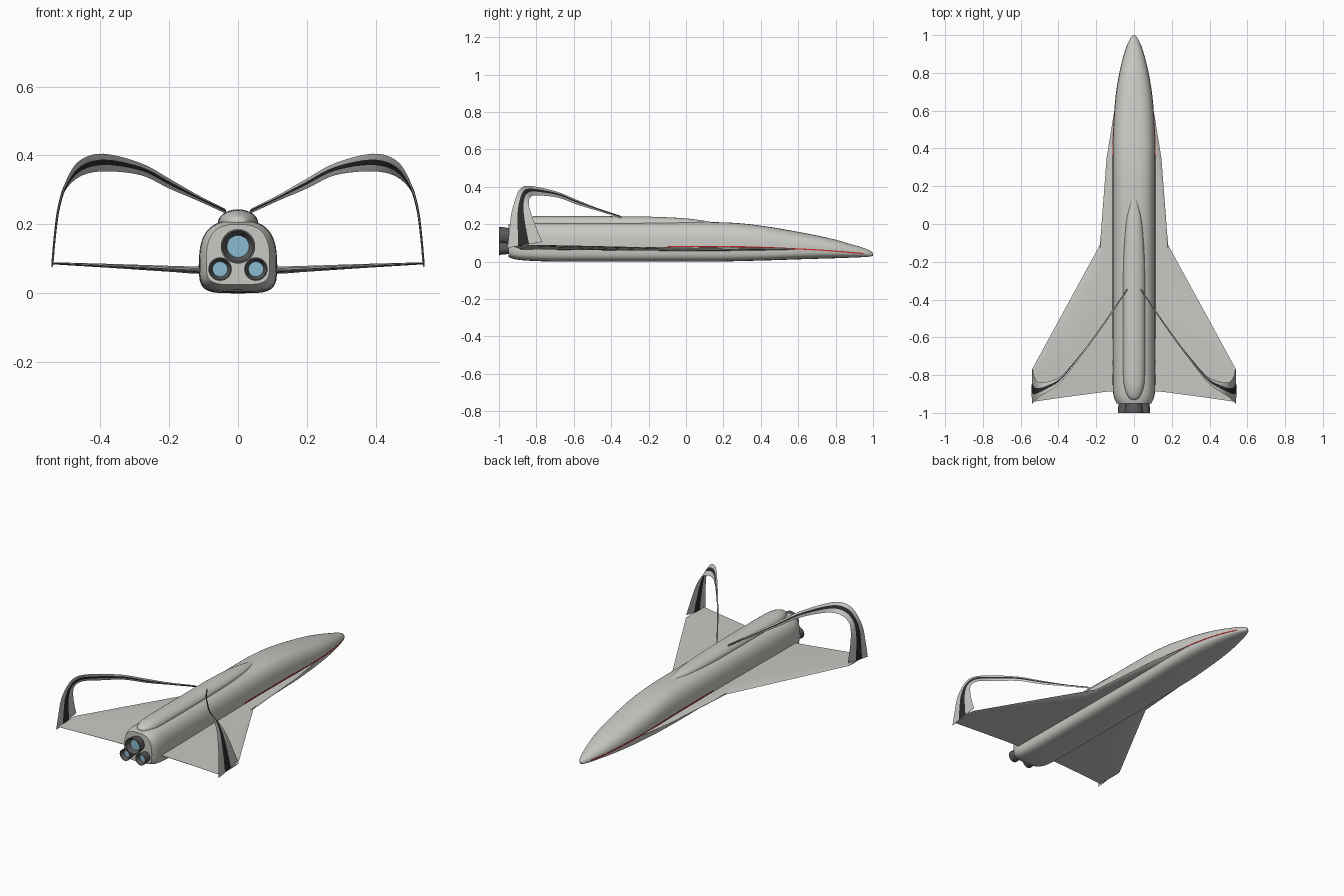
import bpy, bmesh, math
from mathutils import Vector

if "Cube" in bpy.data.objects:
    bpy.data.objects.remove(bpy.data.objects["Cube"])


def material(name, r, g, b):
    m = bpy.data.materials.new(name)
    m.use_nodes = True
    m.diffuse_color = (r, g, b, 1)
    node = next(n for n in m.node_tree.nodes if n.type == "BSDF_PRINCIPLED")
    node.inputs["Base Color"].default_value = (r, g, b, 1)
    node.inputs["Roughness"].default_value = 0.6
    return m


HULL = material("hull grey", 0.58, 0.58, 0.55)
BLACK = material("stripe black", 0.025, 0.025, 0.025)
RED = material("stripe red", 0.6, 0.02, 0.02)
METAL = material("nozzle grey", 0.1, 0.1, 0.1)
GLOW = material("engine blue", 0.25, 0.5, 0.64)


def smooth_rows(rows, steps):
    """Catmull-Rom interpolation through rows of numbers."""
    out = []
    for i in range(len(rows) - 1):
        a, b = rows[max(i - 1, 0)], rows[i]
        c, d = rows[i + 1], rows[min(i + 2, len(rows) - 1)]
        for s in range(steps):
            t = s / steps
            out.append([q + 0.5 * t * (r - p + t * (2 * p - 5 * q + 4 * r - u
                        + t * (3 * (q - r) + u - p)))
                        for p, q, r, u in zip(a, b, c, d)])
    out.append(list(rows[-1]))
    return out


def loft(name, rings, mats, rule=None, mirror=False, angle=35):
    """Skin closed rings; rule(ring, column) picks the material slot."""
    bm = bmesh.new()
    loops = [[bm.verts.new(p) for p in ring] for ring in rings]
    n = len(loops[0])
    for i in range(len(loops) - 1):
        for j in range(n):
            k = (j + 1) % n
            f = bm.faces.new((loops[i][j], loops[i][k], loops[i + 1][k], loops[i + 1][j]))
            f.material_index = rule(i, j) if rule else 0
    bm.faces.new(loops[0])
    end = bm.faces.new(loops[-1])
    end.material_index = rule(len(loops) - 1, 0) if rule else 0
    bmesh.ops.recalc_face_normals(bm, faces=bm.faces)
    mesh = bpy.data.meshes.new(name)
    bm.to_mesh(mesh)
    bm.free()
    for m in mats:
        mesh.materials.append(m)
    ob = bpy.data.objects.new(name, mesh)
    bpy.context.collection.objects.link(ob)
    bpy.ops.object.select_all(action="DESELECT")
    ob.select_set(True)
    bpy.context.view_layer.objects.active = ob
    bpy.ops.object.shade_smooth_by_angle(angle=math.radians(angle))
    if mirror:
        ob.modifiers.new("Mirror", "MIRROR")
    return ob


def power(v, n):
    return math.copysign(abs(v) ** (2 / n), v)


# Fuselage: y, half width, bottom, top
body = smooth_rows([
    (1.0, .004, .031, .044), (.985, .018, .027, .058), (.95, .035, .024, .073),
    (.88, .057, .021, .094), (.8, .076, .018, .117), (.7, .093, .015, .140),
    (.6, .103, .012, .159), (.45, .111, .007, .185), (.3, .113, .003, .204),
    (.15, .113, 0, .211), (-.1, .113, 0, .212), (-.6, .113, 0, .212),
    (-.78, .113, .002, .212), (-.9, .110, .010, .210), (-.95, .092, .025, .200)], 4)


def hull_mid(bottom, top):
    return bottom + 0.38 * (top - bottom)


def hull_ring(y, w, bottom, top, count=48):
    mid = hull_mid(bottom, top)
    f = min(1, max(0, (1 - y) / 0.6))
    ring = []
    for k in range(count):
        a = math.tau * k / count
        c, s = math.cos(a), math.sin(a)
        n = 2 + f * (0.8 if s >= 0 else 2.2)
        h = top - mid if s >= 0 else mid - bottom
        ring.append((w * power(c, n), y, mid + h * power(s, n)))
    return ring


loft("fuselage", [hull_ring(*row) for row in body], [HULL])

# Thin side stripes along the widest line of the fuselage
stripe = []
for y, w, bottom, top in body:
    if -0.16 < y < 0.955:
        m = hull_mid(bottom, top)
        stripe.append([(w - .006, y, m - .003), (w + .0015, y, m - .003),
                       (w + .0015, y, m + .003), (w - .006, y, m + .003)])
loft("side_stripe", stripe, [RED], mirror=True)

# Dorsal spine: y, half width, half height
spine = smooth_rows([(.15, .003, .003), (.1, .022, .012), (.02, .040, .023),
                     (-.1, .051, .031), (-.25, .057, .035), (-.5, .058, .037),
                     (-.8, .057, .037), (-.88, .046, .031), (-.92, .026, .018),
                     (-.93, .008, .006)], 3)
loft("dorsal_spine",
     [[(w * math.cos(math.tau * k / 28), y, .206 + h * math.sin(math.tau * k / 28))
       for k in range(28)] for y, w, h in spine], [HULL])

# Wings: x, leading y, trailing y, height, half thickness
ribs = [(.08, .75, -.884, .066, .011), (.145, .35, -.888, .068, .010),
        (.18, -.11, -.892, .070, .009), (.36, -.44, -.916, .079, .006),
        (.54, -.77, -.942, .087, .003)]
foil = [(0, 0), (.04, .45), (.15, .8), (.35, 1), (.7, .6), (1, .1)]
foil += [(t, -h) for t, h in reversed(foil[1:])]
loft("wing", [[(x, lead + (trail - lead) * t, z + h * thick) for t, h in foil]
              for x, lead, trail, z, thick in ribs], [HULL], mirror=True)

# Looped fins: trailing edge point, then leading edge point
fin = smooth_rows([
    (.54, -.955, .073, .537, -.768, .105), (.533, -.945, .16, .53, -.798, .175),
    (.522, -.935, .25, .518, -.825, .25), (.50, -.915, .325, .497, -.84, .305),
    (.46, -.89, .385, .45, -.833, .343), (.39, -.84, .405, .38, -.80, .354),
    (.28, -.70, .377, .28, -.685, .342), (.2, -.59, .333, .2, -.58, .304),
    (.12, -.475, .287, .12, -.467, .27), (.037, -.35, .245, .037, -.345, .232)], 5)
rings = []
for i, row in enumerate(fin):
    tail, lead = Vector(row[:3]), Vector(row[3:])
    before, after = fin[max(i - 1, 0)], fin[min(i + 1, len(fin) - 1)]
    along = Vector(after[:3]) - Vector(before[:3])
    off = (lead - tail).cross(along).normalized() * .003
    rings.append([tail.lerp(lead, t) + off * s for t, s in
                  ((0, 0), (.31, 1), (.62, 1), (1, 0), (.62, -1), (.31, -1))])
loft("looped_fin", rings, [HULL, BLACK], lambda i, j: int(j in (1, 4)), mirror=True)

# Engines: bell nozzles with a glowing disc inside
for name, x, z, r in (("main_engine", 0, .136, .050),
                      ("left_engine", .052, .070, .034),
                      ("right_engine", -.052, .070, .034)):
    profile = [(-.93, .82), (-.955, .88), (-.98, .97), (-1, 1), (-1, .9), (-.975, .64)]
    loft(name, [[(x + r * k * math.cos(math.tau * a / 28), y,
                  z + r * k * math.sin(math.tau * a / 28)) for a in range(28)]
                for y, k in profile], [METAL, GLOW],
         lambda i, j: int(i == 5))
